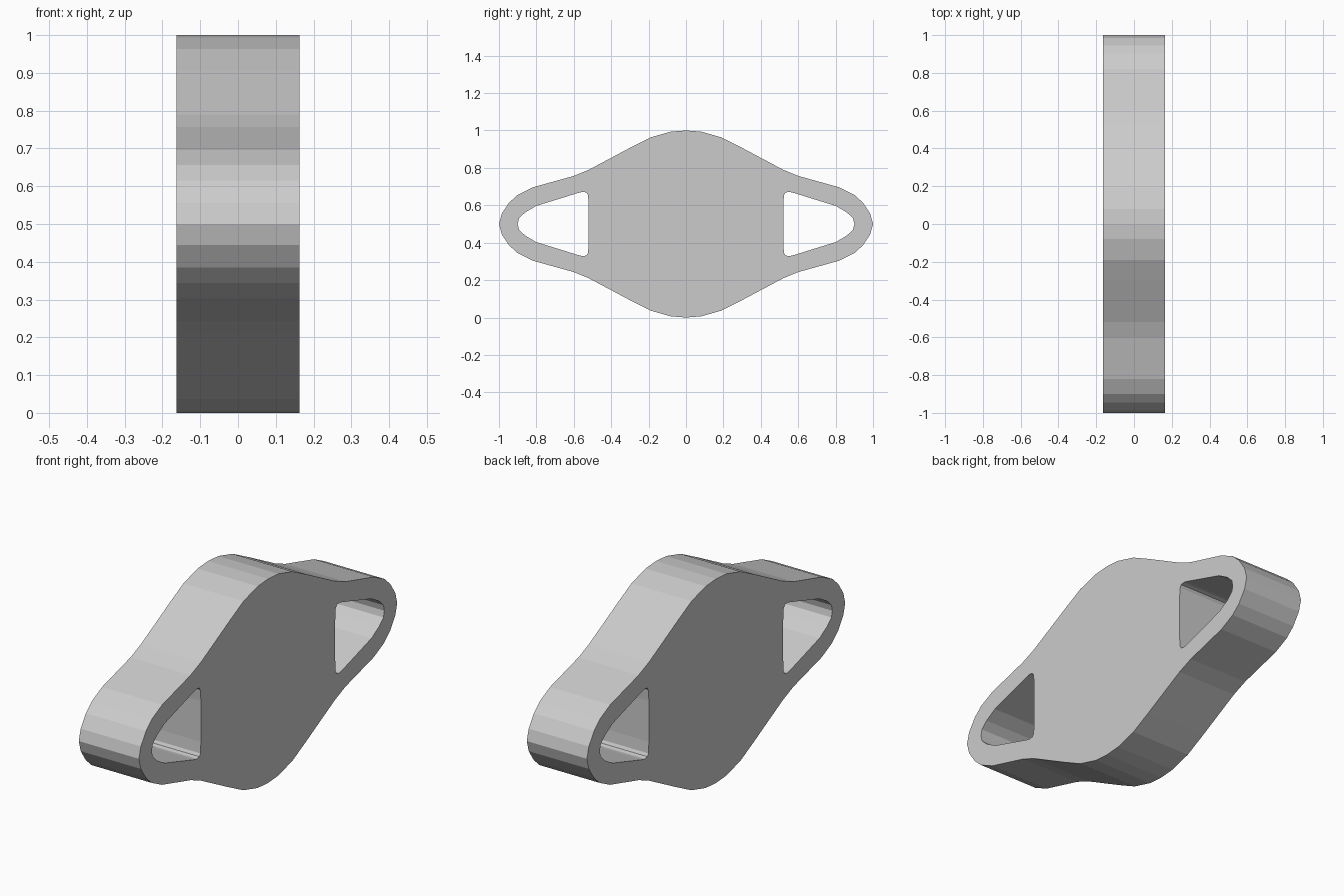
import bpy, bmesh

if "Cube" in bpy.data.objects:
    bpy.data.objects.remove(bpy.data.objects["Cube"], do_unlink=True)

HALF_WIDTH = 0.163
MID_Z = 0.5

# Quarter of the outer outline and half of one slot, as (y, height above middle)
OUTLINE = [(0, .5), (.08, .494), (.19, .463), (.3, .407), (.52, .29), (.6, .257),
           (.82, .196), (.9, .156), (.945, .115), (.985, .055), (1, 0)]
SLOT = [(.52, .1), (.524, .155), (.532, .168), (.55, .172), (.57, .168),
        (.8, .097), (.86, .062), (.893, .03), (.9, 0)]


def mirrored_loop(half, axis):
    """Close a half path by reflecting it, without doubling points on the axis."""
    flip = [(-a, b) if axis == 0 else (a, -b) for a, b in reversed(half)]
    return half + [p for p in flip if p not in half]


def add_loop(bm, points):
    verts = [bm.verts.new((-HALF_WIDTH, y, MID_Z + h)) for y, h in points]
    for i, v in enumerate(verts):
        bm.edges.new((v, verts[(i + 1) % len(verts)]))


# Plate with rounded ends and two strap slots
bm = bmesh.new()
right_half = mirrored_loop(OUTLINE, 1)
add_loop(bm, mirrored_loop(right_half, 0))
slot = mirrored_loop(SLOT, 1)
for side in (1, -1):
    add_loop(bm, [(side * y, h) for y, h in slot])
bmesh.ops.triangle_fill(bm, edges=bm.edges[:], use_beauty=True, normal=(1, 0, 0))

# Thicken across x
result = bmesh.ops.extrude_face_region(bm, geom=bm.faces[:], use_keep_orig=True)
moved = [g for g in result["geom"] if isinstance(g, bmesh.types.BMVert)]
bmesh.ops.translate(bm, verts=moved, vec=(2 * HALF_WIDTH, 0, 0))
bmesh.ops.recalc_face_normals(bm, faces=bm.faces[:])

mesh = bpy.data.meshes.new("slotted_plate")
bm.to_mesh(mesh)
bm.free()
plate = bpy.data.objects.new("slotted_plate", mesh)
bpy.context.collection.objects.link(plate)

# Plain grey
grey = bpy.data.materials.new("light_grey")
grey.use_nodes = True
colour = (0.6, 0.6, 0.6, 1)
grey.diffuse_color = colour
grey.node_tree.nodes["Principled BSDF"].inputs["Base Color"].default_value = colour
mesh.materials.append(grey)
